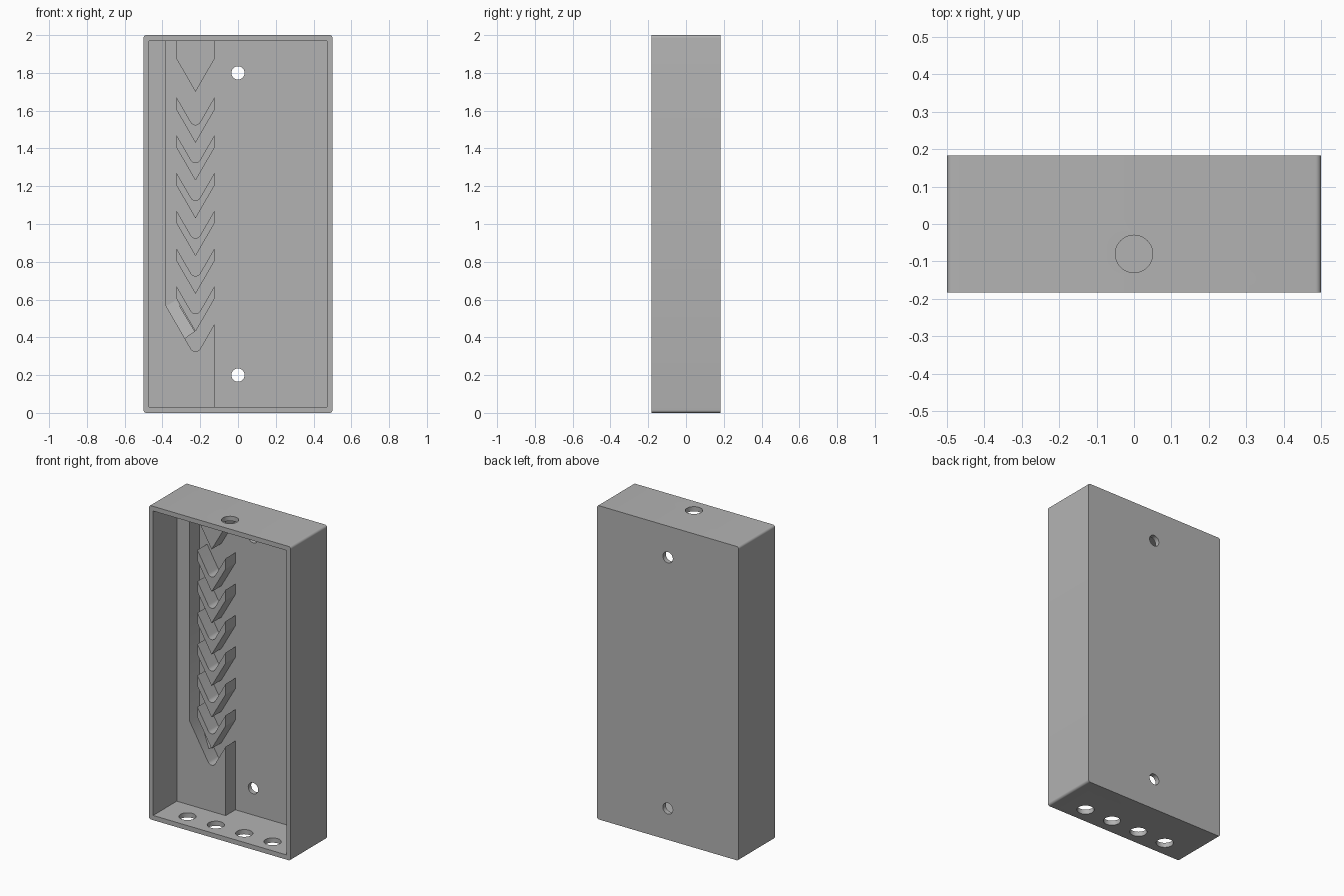
import bpy, bmesh, math
from mathutils import Matrix

if "Cube" in bpy.data.objects:
    bpy.data.objects.remove(bpy.data.objects["Cube"], do_unlink=True)

grey = bpy.data.materials.new("Plain grey")
grey.use_nodes = True
COLOUR = (0.45, 0.45, 0.45, 1)
grey.diffuse_color = COLOUR
grey.node_tree.nodes["Principled BSDF"].inputs["Base Color"].default_value = COLOUR

FRONT, BACK, FLOOR, RAISED = -0.183, 0.183, 0.153, 0.055
WALL = 0.03
MID, HALF = -0.225, 0.1          # centre and half width of the chevron column
SLOPE = math.tan(math.radians(60))


def finish(name, bm):
    bmesh.ops.recalc_face_normals(bm, faces=bm.faces)
    mesh = bpy.data.meshes.new(name)
    bm.to_mesh(mesh)
    bm.free()
    mesh.materials.append(grey)
    obj = bpy.data.objects.new(name, mesh)
    bpy.context.collection.objects.link(obj)
    return obj


def prism(name, outline, y0, y1):
    """Extrude an x-z outline from y0 to y1."""
    bm = bmesh.new()
    face = bm.faces.new([bm.verts.new((x, y0, z)) for x, z in outline])
    new = bmesh.ops.extrude_face_region(bm, geom=[face])["geom"]
    bmesh.ops.translate(bm, vec=(0, y1 - y0, 0),
                        verts=[v for v in new if isinstance(v, bmesh.types.BMVert)])
    return finish(name, bm)


def rectangle(x0, x1, z0, z1):
    return [(x0, z0), (x1, z0), (x1, z1), (x0, z1)]


def rod(name, radius, centre, axis):
    bm = bmesh.new()
    turn = Matrix.Rotation(math.pi / 2, 4, "X") if axis == "Y" else Matrix()
    bmesh.ops.create_cone(bm, cap_ends=True, segments=48, radius1=radius, radius2=radius,
                          depth=0.2, matrix=Matrix.Translation(centre) @ turn)
    return finish(name, bm)


def cut(obj, cutter):
    cutter.hide_render = True
    mod = obj.modifiers.new("cut", "BOOLEAN")
    mod.operation, mod.solver, mod.object = "DIFFERENCE", "EXACT", cutter
    bpy.context.view_layer.objects.active = obj
    bpy.ops.object.modifier_apply(modifier=mod.name)
    bpy.data.objects.remove(cutter, do_unlink=True)


def valley(top, r=0.028):
    """Rounded bottom of a V whose arms start at height top, left to right."""
    centre = top - HALF * SLOPE + 2 * r
    angles = [math.radians(210 + 120 * i / 10) for i in range(11)]
    return [(MID + r * math.cos(a), centre + r * math.sin(a)) for a in angles]


# Housing with rounded long corners
r = 0.015
outline = []
for cx, cz, start in ((0.5 - r, 2 - r, 0), (r - 0.5, 2 - r, 90),
                      (r - 0.5, r, 180), (0.5 - r, r, 270)):
    for i in range(7):
        a = math.radians(start + 15 * i)
        outline.append((cx + r * math.cos(a), cz + r * math.sin(a)))
housing = prism("housing", outline, FRONT, BACK)

# Open front and round holes
cut(housing, prism("cavity", rectangle(WALL - 0.5, 0.5 - WALL, WALL, 2 - WALL),
                   FRONT - 0.1, FLOOR))
for z in (0.2, 1.8):
    cut(housing, rod("screw_hole", 0.035, (0, BACK, z), "Y"))
cut(housing, rod("top_hole", 0.05, (0, -0.08, 2), "Z"))
for x in (-0.3, -0.1, 0.1, 0.3):
    cut(housing, rod("bottom_hole", 0.05, (x, -0.08, 0), "Z"))

# Raised side rail running into the lower block
left, right = MID - HALF, MID + HALF
edge, low, high = -0.48, WALL - 0.01, 2 - WALL + 0.01
inner = -0.38
arm = 0.47 + (left - inner) * SLOPE
rail = prism("side_rail", [(edge, low), (right, low), (right, 0.47)]
             + valley(0.47)[::-1] + [(inner, arm), (inner, high), (edge, high)],
             RAISED, FLOOR + 0.01)

# Chevron guides
guides = [rail]
for i in range(6):
    top = 0.67 + 0.2 * i
    guides.append(prism(f"chevron_{i + 1}",
                        [(left, top)] + valley(top)
                        + [(right, top), (right, top - 0.067), (MID, top - 0.24),
                           (left, top - 0.067)], RAISED, FLOOR + 0.01))
guides.append(prism("top_guide", [(left, high), (left, 1.873), (MID, 1.7),
                                  (right, 1.873), (right, high)], RAISED, FLOOR + 0.01))

# Shallow ramp rising along the slanted end of the left channel
bm = bmesh.new()
start = ((inner, arm), (left - 0.003, arm + 0.032))
end = ((-0.281, arm - 0.099 * SLOPE), (MID - 0.003, 0.43))
a, b = [bm.verts.new((x, FLOOR, z)) for x, z in start]
c, d = [bm.verts.new((x, FLOOR - 0.045, z)) for x, z in end]
e, f = [bm.verts.new((x, FLOOR, z)) for x, z in end]
for loop in ((a, b, d, c), (c, d, f, e), (a, c, e), (b, f, d), (a, e, f, b)):
    bm.faces.new(loop)
finish("channel_ramp", bm)

# Smooth the round parts, keep the edges crisp
for obj in [housing] + guides:
    bpy.ops.object.select_all(action="DESELECT")
    obj.select_set(True)
    bpy.context.view_layer.objects.active = obj
    bpy.ops.object.shade_smooth_by_angle(angle=math.radians(30))
